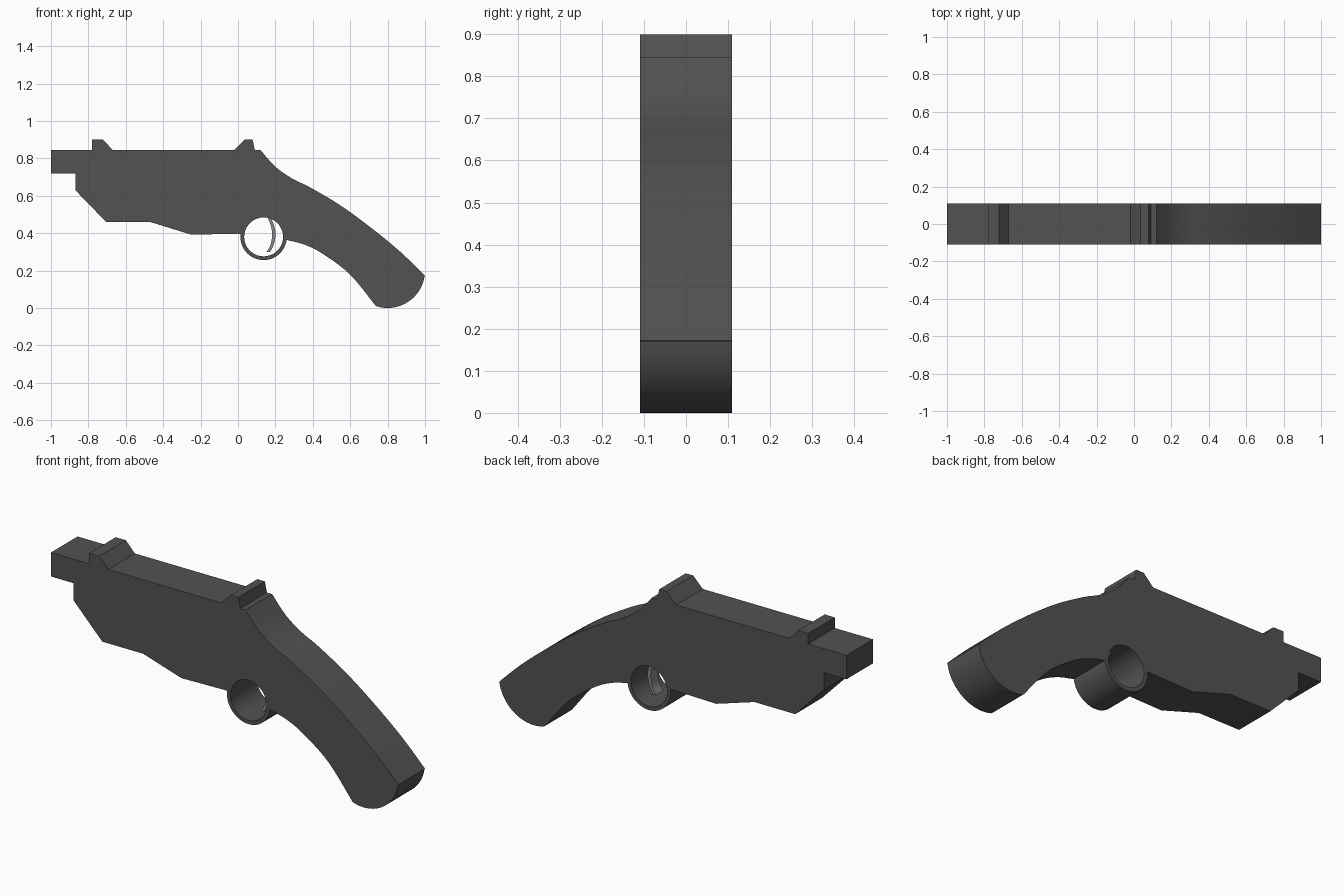
import bpy, bmesh, math

if "Cube" in bpy.data.objects:
    bpy.data.objects.remove(bpy.data.objects["Cube"])

HOLE = (0.137, 0.38)


def arc(c, r, a0, a1, n):
    """Points on a circle from angle a0 to a1 in degrees."""
    return [(c[0] + r * math.cos(math.radians(a0 + (a1 - a0) * i / n)),
             c[1] + r * math.sin(math.radians(a0 + (a1 - a0) * i / n))) for i in range(n + 1)]


def smooth(pts, n=5):
    """Catmull-Rom curve through the points."""
    p = [pts[0]] + pts + [pts[-1]]
    out = []
    for k in range(1, len(p) - 2):
        a, b, c, d = p[k - 1:k + 3]
        for i in range(n):
            t = i / n
            out.append(tuple(0.5 * (2 * b[j] + (c[j] - a[j]) * t
                                    + (2 * a[j] - 5 * b[j] + 4 * c[j] - d[j]) * t * t
                                    + (3 * b[j] - a[j] - 3 * c[j] + d[j]) * t ** 3) for j in (0, 1)))
    return out + [pts[-1]]


def plate(name, loops, half_width, shade):
    """Extrude side-view outlines (later loops are holes) symmetrically along y."""
    cu = bpy.data.curves.new(name, 'CURVE')
    cu.dimensions = '2D'
    cu.fill_mode = 'BOTH'
    cu.extrude = half_width
    for pts in loops:
        s = cu.splines.new('POLY')
        s.points.add(len(pts) - 1)
        for sp, (x, z) in zip(s.points, pts):
            sp.co = (x, z, 0, 1)
        s.use_cyclic_u = True
    ob = bpy.data.objects.new(name, cu)
    bpy.context.collection.objects.link(ob)
    ob.rotation_euler.x = math.pi / 2
    bpy.ops.object.select_all(action='DESELECT')
    ob.select_set(True)
    bpy.context.view_layer.objects.active = ob
    bpy.ops.object.convert(target='MESH')
    ob = bpy.context.object
    bpy.ops.object.transform_apply(rotation=True)
    bm = bmesh.new()
    bm.from_mesh(ob.data)
    bmesh.ops.remove_doubles(bm, verts=bm.verts, dist=1e-4)
    bmesh.ops.recalc_face_normals(bm, faces=bm.faces)
    bm.to_mesh(ob.data)
    bm.free()
    bpy.ops.object.shade_smooth_by_angle(angle=math.radians(25))
    mat = bpy.data.materials.new(name + "_grey")
    mat.diffuse_color = (shade, shade, shade, 1)
    mat.use_nodes = True
    mat.node_tree.nodes["Principled BSDF"].inputs["Base Color"].default_value = mat.diffuse_color
    ob.data.materials.clear()
    ob.data.materials.append(mat)
    return ob


# Barrel front, fore-end underside
outline = [(-1, 0.845), (-1, 0.72), (-0.87, 0.72), (-0.87, 0.63), (-0.705, 0.46),
           (-0.47, 0.46), (-0.25, 0.392), (0, 0.397)]
# Trigger guard ring, outer edge
outline += arc(HOLE, 0.124, 173, 353, 28)
# Grip underside, rounded butt, grip back
outline += smooth([(0.264, 0.363), (0.36, 0.337), (0.46, 0.285), (0.60, 0.178), (0.733, 0.015)])
outline += arc((0.80, 0.20), 0.20, -107, -9, 18)
outline += smooth([(1.0, 0.172), (0.866, 0.302), (0.706, 0.433), (0.545, 0.55),
                   (0.385, 0.645), (0.29, 0.692), (0.2, 0.755), (0.12, 0.845)])
# Rear and front sights along the top
outline += [(0.09, 0.845), (0.078, 0.9), (0.035, 0.9), (-0.02, 0.845),
            (-0.67, 0.845), (-0.722, 0.9), (-0.78, 0.9), (-0.78, 0.845)]
plate("body", [outline, arc(HOLE, 0.104, 0, 350, 35)], 0.109, 0.085)

# Curved trigger inside the guard
front = smooth([(0.155, 0.49), (0.177, 0.435), (0.182, 0.385), (0.173, 0.335), (0.153, 0.30)])
back = smooth([(0.17, 0.298), (0.19, 0.335), (0.2, 0.385), (0.195, 0.435), (0.172, 0.49)])
plate("trigger", [front + back], 0.03, 0.25)
